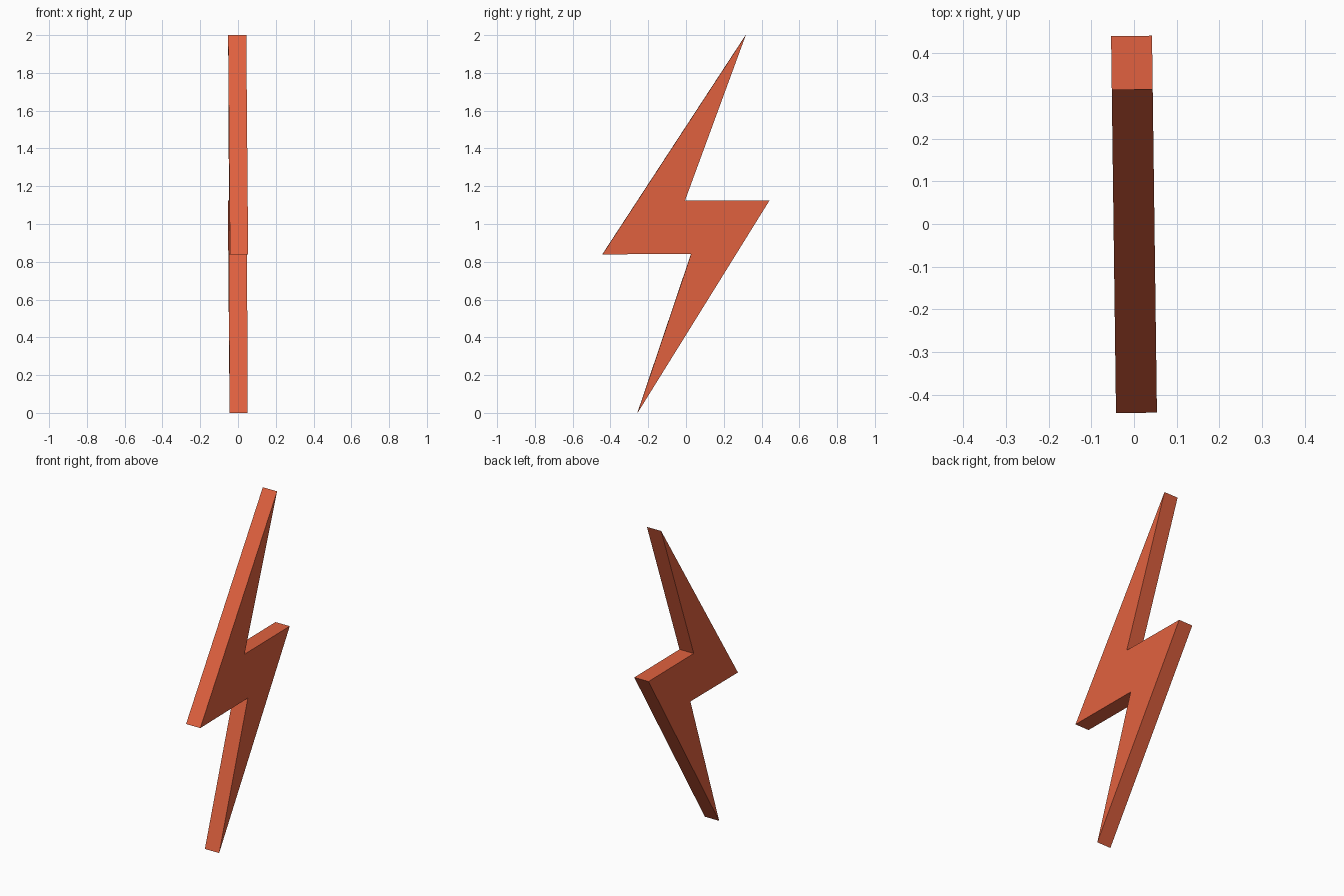
import bpy, bmesh, math
from mathutils import Matrix

if "Cube" in bpy.data.objects:
    bpy.data.objects.remove(bpy.data.objects["Cube"])

# Side outline of the bolt as (y, z)
outline = [(0.316, 2.0), (-0.443, 0.839), (0.027, 0.842),
           (-0.257, 0.0), (0.441, 1.124), (-0.006, 1.124)]
thickness = 0.096

# Flat outline, extruded across x
bm = bmesh.new()
face = bm.faces.new([bm.verts.new((-thickness / 2, y, z)) for y, z in outline])
extruded = bmesh.ops.extrude_face_region(bm, geom=[face], use_keep_orig=True)
verts = [g for g in extruded["geom"] if isinstance(g, bmesh.types.BMVert)]
bmesh.ops.translate(bm, verts=verts, vec=(thickness, 0, 0))

# Slight twist about the vertical axis
bmesh.ops.rotate(bm, verts=bm.verts, cent=(0, 0, 0),
                 matrix=Matrix.Rotation(math.radians(0.75), 3, 'Z'))
bmesh.ops.recalc_face_normals(bm, faces=bm.faces)

mesh = bpy.data.meshes.new("lightning_bolt")
bm.to_mesh(mesh)
bm.free()
bolt = bpy.data.objects.new("lightning_bolt", mesh)
bpy.context.collection.objects.link(bolt)

# Orange-red paint
paint = bpy.data.materials.new("orange_red")
paint.diffuse_color = (0.75, 0.12, 0.05, 1)
paint.use_nodes = True
paint.node_tree.nodes["Principled BSDF"].inputs["Base Color"].default_value = paint.diffuse_color
mesh.materials.append(paint)
